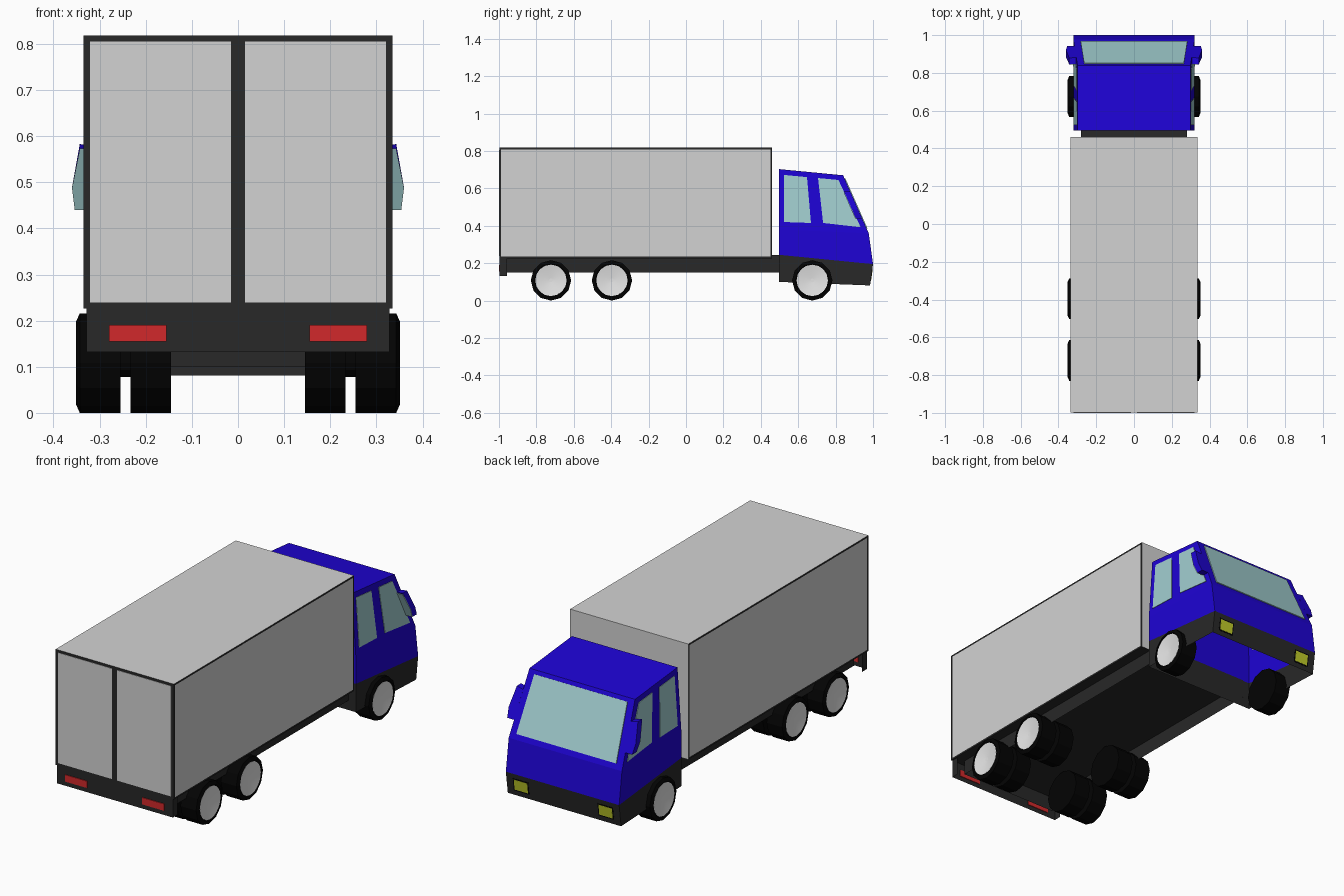
import bpy, bmesh, math
from mathutils import Vector

cube = bpy.data.objects.get("Cube")
if cube:
    bpy.data.objects.remove(cube, do_unlink=True)


def material(name, *rgb):
    m = bpy.data.materials.new(name)
    m.use_nodes = True
    m.diffuse_color = (*rgb, 1)
    m.node_tree.nodes["Principled BSDF"].inputs["Base Color"].default_value = (*rgb, 1)
    return m


BLUE = material("cab blue", 0.013, 0.001, 0.66)
GREY = material("cargo grey", 0.65, 0.65, 0.65)
DARK = material("dark trim", 0.021, 0.021, 0.021)
GLASS = material("window glass", 0.36, 0.62, 0.63)
TYRE = material("tyre black", 0.001, 0.001, 0.001)
RIM = material("rim silver", 0.78, 0.78, 0.78)
RED = material("tail light red", 0.64, 0.022, 0.024)
YELLOW = material("headlight yellow", 0.53, 0.6, 0.022)


def finish(name, bm, *mats, fix_normals=True):
    if fix_normals:
        bmesh.ops.recalc_face_normals(bm, faces=bm.faces)
    me = bpy.data.meshes.new(name)
    bm.to_mesh(me)
    bm.free()
    for m in mats:
        me.materials.append(m)
    ob = bpy.data.objects.new(name, me)
    bpy.context.scene.collection.objects.link(ob)
    return ob


def box_mesh(lo, hi):
    bm = bmesh.new()
    bmesh.ops.create_cube(bm, size=1)
    for v in bm.verts:
        v.co = [(a + b) / 2 + c * (b - a) for a, b, c in zip(lo, hi, v.co)]
    bm.normal_update()
    return bm


def box(name, lo, hi, mat, open_sides=()):
    """Box with the faces pointing along any of open_sides left out."""
    bm = box_mesh(lo, hi)
    gone = [f for f in bm.faces if any(f.normal.dot(Vector(d)) > 0.9 for d in open_sides)]
    bmesh.ops.delete(bm, geom=gone, context="FACES")
    return finish(name, bm, mat, fix_normals=False)


def prism(name, points, offset, mat):
    """Extrude a flat polygon along an offset vector."""
    bm = bmesh.new()
    base = bm.faces.new([bm.verts.new(p) for p in points])
    new = bmesh.ops.extrude_face_region(bm, geom=[base], use_keep_orig=True)["geom"]
    bmesh.ops.translate(bm, vec=Vector(offset),
                        verts=[g for g in new if isinstance(g, bmesh.types.BMVert)])
    return finish(name, bm, mat)


def lathe(name, profile, y, z, mat, sides=12):
    """Revolve (x, radius) points around an axle along x."""
    bm = bmesh.new()
    rings = []
    for x, r in profile:
        angles = [2 * math.pi * i / sides for i in range(sides)]
        rings.append([bm.verts.new((x, y + r * math.sin(a), z - r * math.cos(a)))
                      for a in angles])
    for a, b in zip(rings, rings[1:]):
        for i in range(sides):
            j = (i + 1) % sides
            bm.faces.new((a[i], a[j], b[j], b[i]))
    bm.faces.new(rings[0])
    bm.faces.new(rings[-1])
    return finish(name, bm, mat)


# Cargo box: dark edges framing grey side panels, dark rear and underside
bm = box_mesh((-0.335, -0.998, 0.226), (0.335, 0.46, 0.818))
side_faces = [f for f in bm.faces if abs(f.normal.x) > 0.9]
for f in bm.faces:
    f.material_index = int(f.normal.y < -0.9 or f.normal.z < -0.9)
frames = bmesh.ops.inset_individual(bm, faces=side_faces, thickness=0.013)["faces"]
for f in frames:
    f.material_index = 1
finish("cargo_box", bm, GREY, DARK)

# Chassis frame and rear bumper, both hollow from below
DOWN, FORWARD = (0, 0, -1), (0, 1, 0)
box("chassis", (-0.28, -0.96, 0.15), (0.28, 0.5, 0.245), DARK, [DOWN])
box("rear_bumper", (-0.328, -0.996, 0.132), (0.328, -0.957, 0.226), DARK, [DOWN, FORWARD])

# Cab: open-bottomed shell, narrowing above the waist
WAIST, ROOF = 0.321, 0.299
profile = [(0.496, 0.10, WAIST), (0.496, 0.245, WAIST), (0.496, 0.38, WAIST),
           (0.496, 0.703, ROOF), (0.84, 0.67, ROOF), (0.977, 0.36, WAIST),
           (1.0, 0.195, WAIST), (0.984, 0.081, WAIST)]
bm = bmesh.new()
left, right = [[bm.verts.new((s * w, y, z)) for y, z, w in profile] for s in (1, -1)]
for i in range(len(profile) - 1):
    f = bm.faces.new((left[i], left[i + 1], right[i + 1], right[i]))
    f.material_index = int(i in (0, len(profile) - 2))
for row in (left, right):
    for i in range(3):
        f = bm.faces.new((row[i], row[i + 1], row[-2 - i], row[-1 - i]))
        f.material_index = int(i == 0)
finish("cab", bm, BLUE, DARK)


def cab_half_width(z):
    return WAIST - (WAIST - ROOF) * max(0, z - 0.37) / 0.31


# Windscreen
top, low = Vector((0, 0.84, 0.67)), Vector((0, 0.977, 0.36))
a, b = top.lerp(low, 0.06), top.lerp(low, 0.92)
prism("windscreen", [(-0.264, a.y, a.z), (0.264, a.y, a.z),
                     (0.283, b.y, b.z), (-0.283, b.y, b.z)], (0, 0.004, 0.002), GLASS)

side_windows = {
    "rear_side_window": [(0.524, 0.672), (0.647, 0.66), (0.668, 0.415), (0.524, 0.42)],
    "front_side_window": [(0.706, 0.655), (0.815, 0.645), (0.934, 0.392), (0.733, 0.415)],
}
mirror_shape = [(0.305, 0.575), (0.343, 0.583), (0.36, 0.488), (0.354, 0.44), (0.315, 0.44)]
tyre_outer = [(0.255, 0.108), (0.343, 0.108), (0.351, 0.09), (0.346, 0.083), (0.33, 0.08)]
AXLE_Z = 0.108

for s, side in ((1, "left"), (-1, "right")):
    # Side windows
    for name, pts in side_windows.items():
        prism(f"{side}_{name}", [(s * cab_half_width(z), y, z) for y, z in pts],
              (s * 0.003, 0, 0), GLASS)

    # Mirror housing leaning with the windscreen, glass facing the rear
    def mirror_points(gap, z_max):
        return [(s * x, 0.977 - (z - 0.36) * 0.44 - gap, z)
                for x, z in ((x, min(z, z_max)) for x, z in mirror_shape)]
    prism(f"{side}_mirror", mirror_points(0.034, 0.583), (0, 0.034, 0), BLUE)
    prism(f"{side}_mirror_glass", mirror_points(0.038, 0.573), (0, 0.004, 0), GLASS)

    # Cargo doors, and tail lights set through the bumper plate
    box(f"{side}_cargo_door", (min(s * 0.015, s * 0.321), -1.0, 0.239),
        (max(s * 0.015, s * 0.321), -0.997, 0.805), GREY)
    box(f"{side}_tail_light", (min(s * 0.155, s * 0.28), -1.0, 0.155),
        (max(s * 0.155, s * 0.28), -0.992, 0.19), RED)

    # Headlight on a slightly larger dark surround
    for name, grow, depth, mat in (("headlight_surround", 0.006, 0.001, TYRE),
                                   ("headlight", 0, 0.002, YELLOW)):
        corners = [(0.202 - grow, 0.111 - grow), (0.278 + grow, 0.111 - grow),
                   (0.278 + grow, 0.165 + grow), (0.202 - grow, 0.165 + grow)]
        prism(f"{side}_{name}",
              [(s * x, 0.984 + (z - 0.081) * 0.14, z) for x, z in corners],
              (0, depth, 0), mat)

    # Wheels: single at the front, doubled at the rear
    for axle, y in (("front", 0.675), ("middle", -0.396), ("rear", -0.722)):
        lathe(f"{side}_{axle}_tyre", [(s * x, r) for x, r in tyre_outer], y, AXLE_Z, TYRE)
        rim = lathe(f"{side}_{axle}_rim", [(s * 0.33, 0.082), (s * 0.348, 0.084),
                    (s * 0.342, 0.05), (s * 0.338, 0.01)], y, AXLE_Z, RIM, 16)
        for f in rim.data.polygons:
            f.use_smooth = len(f.vertices) == 4 and abs(f.normal.x) > 0.5
        if axle != "front":
            lathe(f"{side}_{axle}_inner_tyre", [(s * 0.145, 0.108), (s * 0.233, 0.108)],
                  y, AXLE_Z, TYRE)
            lathe(f"{side}_{axle}_hub", [(s * 0.23, 0.03), (s * 0.26, 0.03)],
                  y, AXLE_Z, TYRE)
